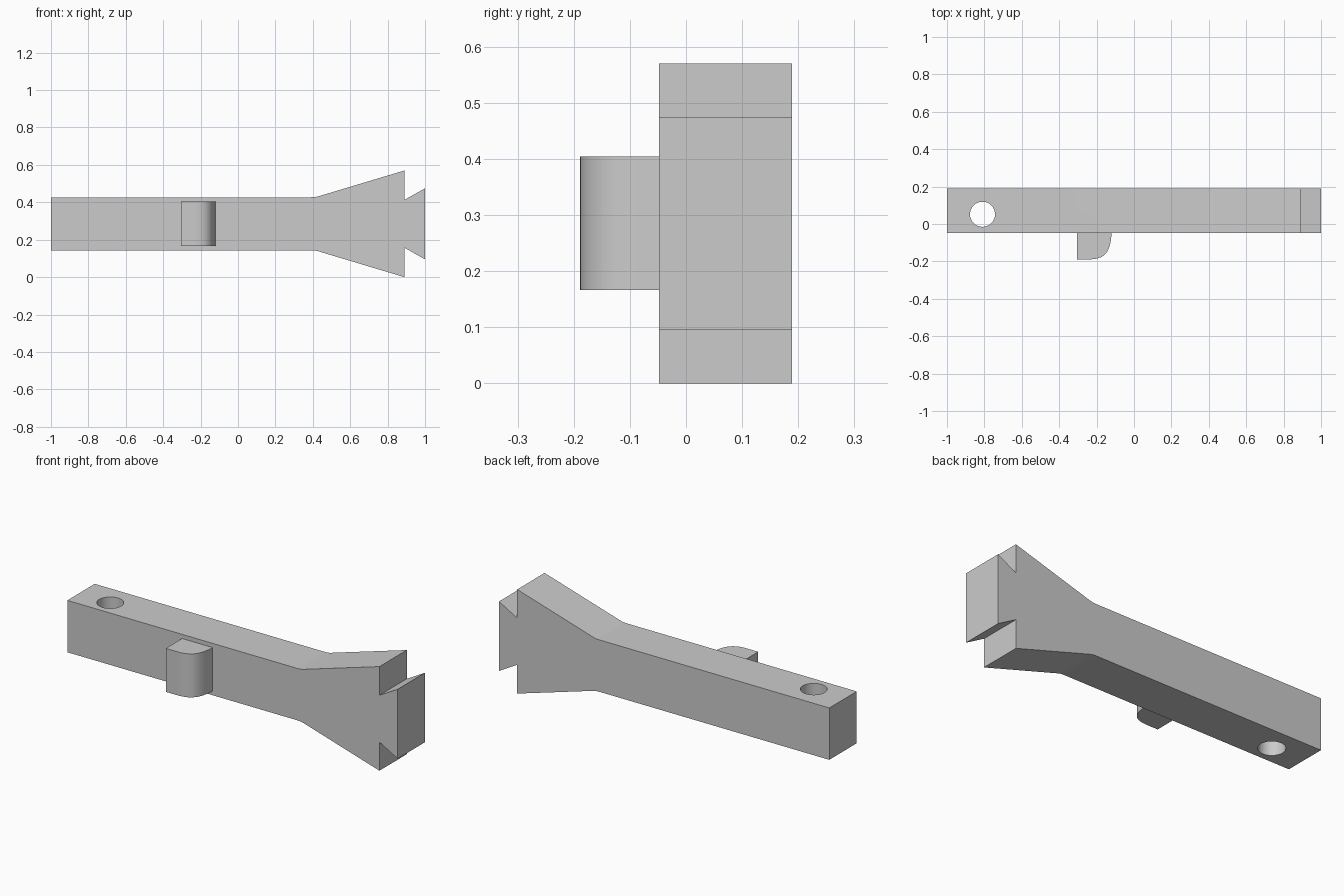
import bpy, bmesh, math
from mathutils import Vector

cube = bpy.data.objects.get("Cube")
if cube:
    bpy.data.objects.remove(cube, do_unlink=True)

# Single grey material
grey = bpy.data.materials.new("plain grey")
grey.use_nodes = True
colour = (0.6, 0.6, 0.6, 1)
grey.diffuse_color = colour
grey.node_tree.nodes["Principled BSDF"].inputs["Base Color"].default_value = colour

MID_Z = 0.285
BACK, FRONT = 0.189, -0.048


def extrude(name, outline, offset):
    """Closed prism from a planar outline swept along offset."""
    bm = bmesh.new()
    face = bm.faces.new([bm.verts.new(p) for p in outline])
    swept = bmesh.ops.extrude_face_region(bm, geom=[face])["geom"]
    verts = [g for g in swept if isinstance(g, bmesh.types.BMVert)]
    bmesh.ops.translate(bm, verts=verts, vec=offset)
    bmesh.ops.recalc_face_normals(bm, faces=bm.faces)
    mesh = bpy.data.meshes.new(name)
    bm.to_mesh(mesh)
    bm.free()
    mesh.materials.append(grey)
    obj = bpy.data.objects.new(name, mesh)
    bpy.context.collection.objects.link(obj)
    return obj


def smooth(obj):
    bpy.ops.object.select_all(action="DESELECT")
    obj.select_set(True)
    bpy.context.view_layer.objects.active = obj
    bpy.ops.object.shade_smooth_by_angle(angle=math.radians(30))


def bezier(a, b, c, d, steps):
    a, b, c, d = map(Vector, (a, b, c, d))
    for i in range(steps + 1):
        t = i / steps
        s = 1 - t
        yield a * s**3 + b * 3 * s * s * t + c * 3 * s * t * t + d * t**3


# Bar: mirrored half profile with a soft bend, flare and notched end
bend = [tuple(p) for p in bezier((0.39, 0.142), (0.415, 0.142),
                                 (0.425, 0.145), (0.45, 0.153), 6)]
half = [(-1, 0.142)] + bend + [(0.89, 0.285), (0.89, 0.128), (1, 0.19)]
outline = [(x, FRONT, MID_Z + h) for x, h in half]
outline += [(x, FRONT, MID_Z - h) for x, h in reversed(half)]
bar = extrude("flared_bar", outline, (0, BACK - FRONT, 0))

# Vertical hole through the plain end
bpy.ops.mesh.primitive_cylinder_add(vertices=48, radius=0.067, depth=1,
                                    location=(-0.81, 0.052, MID_Z))
cutter = bpy.context.object
cutter.name = "hole_cutter"
cutter.data.materials.append(grey)
cutter.hide_render = True
cut = bar.modifiers.new("hole", "BOOLEAN")
cut.operation = "DIFFERENCE"
cut.solver = "EXACT"
cut.object = cutter
bpy.context.view_layer.objects.active = bar
bpy.ops.object.modifier_apply(modifier=cut.name)
bpy.data.objects.remove(cutter, do_unlink=True)
smooth(bar)

# Front lug with one rounded corner
z0, z1 = 0.166, 0.404
corner = [(p.x, p.y, z0) for p in bezier((-0.12, FRONT, 0), (-0.125, -0.15, 0),
                                         (-0.155, -0.189, 0), (-0.24, -0.189, 0), 20)]
lug = extrude("front_lug", [(-0.305, FRONT, z0)] + corner + [(-0.305, -0.189, z0)],
              (0, 0, z1 - z0))
smooth(lug)
